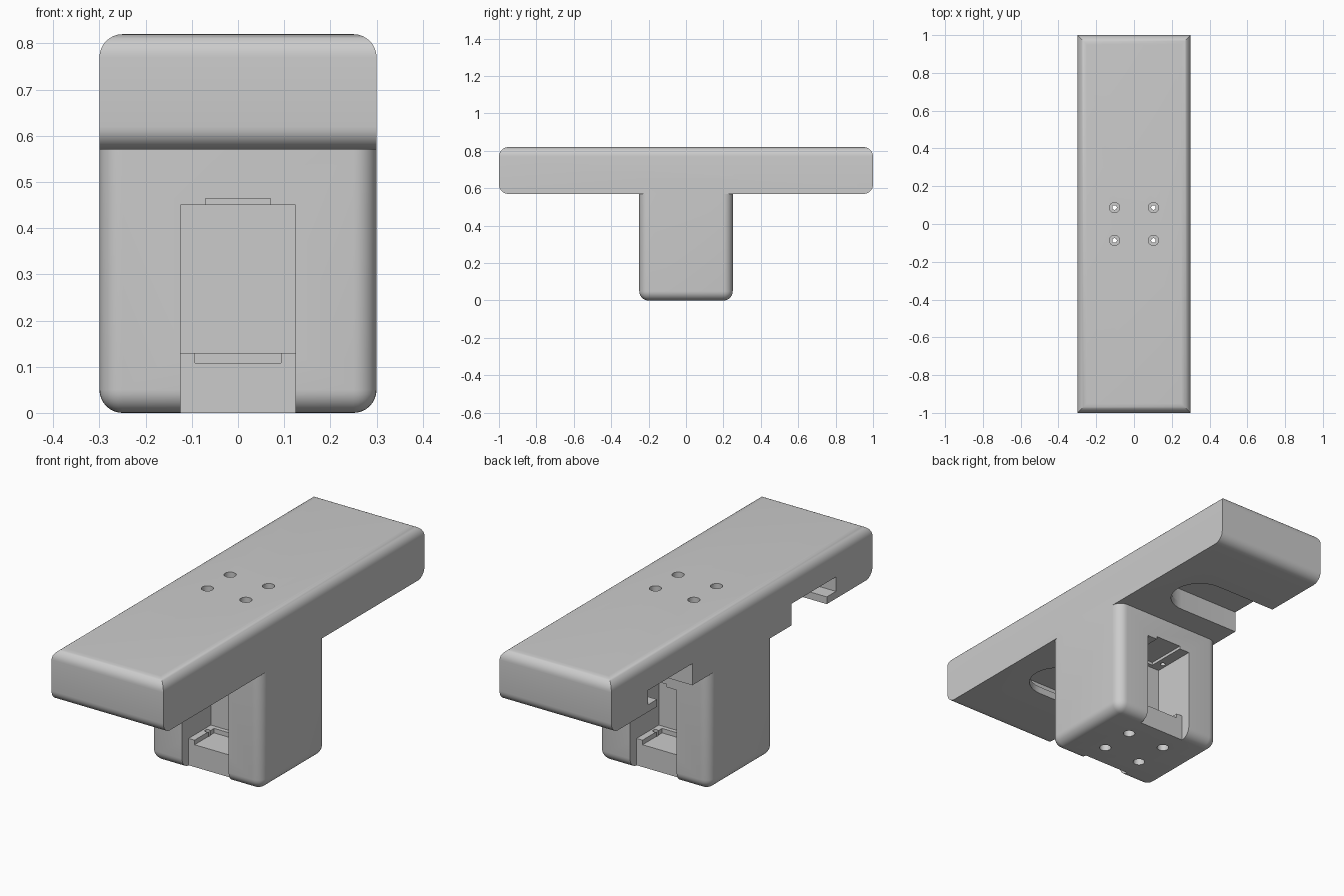
import bpy, bmesh, math

if "Cube" in bpy.data.objects:
    bpy.data.objects.remove(bpy.data.objects["Cube"])

grey = bpy.data.materials.new("plain_grey")
grey.diffuse_color = (0.6, 0.6, 0.6, 1)
grey.use_nodes = True
grey.node_tree.nodes["Principled BSDF"].inputs["Base Color"].default_value = grey.diffuse_color


def add(name, bm):
    mesh = bpy.data.meshes.new(name)
    bm.to_mesh(mesh)
    bm.free()
    ob = bpy.data.objects.new(name, mesh)
    bpy.context.collection.objects.link(ob)
    mesh.materials.append(grey)
    return ob


def box(name, x0, x1, y0, y1, z0, z1, rounded=None, r=0.05):
    """Box, with the edges chosen by rounded(midpoint, direction) filleted."""
    bm = bmesh.new()
    bmesh.ops.create_cube(bm, size=1)
    for v in bm.verts:
        v.co = ((x0, x1)[v.co.x > 0], (y0, y1)[v.co.y > 0], (z0, z1)[v.co.z > 0])
    if rounded:
        edges = [e for e in bm.edges if rounded((e.verts[0].co + e.verts[1].co) / 2,
                                                e.verts[1].co - e.verts[0].co)]
        bmesh.ops.bevel(bm, geom=edges, offset=r, segments=8, profile=0.5, affect='EDGES')
    return add(name, bm)


def prism(name, points, z0, z1):
    bm = bmesh.new()
    face = bm.faces.new([bm.verts.new((x, y, z0)) for x, y in points])
    out = bmesh.ops.extrude_face_region(bm, geom=[face])
    for v in out["geom"]:
        if isinstance(v, bmesh.types.BMVert):
            v.co.z = z1
    bmesh.ops.recalc_face_normals(bm, faces=bm.faces)
    return add(name, bm)


def cylinder(name, x, y, r, z0, z1):
    return prism(name, [(x + r * math.cos(i * math.tau / 24), y + r * math.sin(i * math.tau / 24))
                        for i in range(24)], z0, z1)


def side_slot(name, side, y0, y1, x_mid, z0, z1):
    """Slot open at the left side with a round inner end."""
    c, r = (y0 + y1) / 2, (y1 - y0) / 2
    pts = [(-0.4, y0)]
    pts += [(x_mid + r * math.cos(a), c + r * math.sin(a))
            for a in (math.pi * (i / 20 - 0.5) for i in range(21))]
    pts.append((-0.4, y1))
    return prism(name, [(x, y * side) for x, y in pts], z0, z1)


def combine(target, other, operation):
    mod = target.modifiers.new(operation, 'BOOLEAN')
    mod.operation, mod.solver, mod.object = operation, 'EXACT', other
    bpy.context.view_layer.objects.active = target
    bpy.ops.object.modifier_apply(modifier=mod.name)
    bpy.data.objects.remove(other)


# Cross plate and upright column, joined as one body
body = box("stand_body", -0.3, 0.3, -1, 1, 0.57, 0.82,
           lambda m, d: abs(d.z) < 0.01 and (m.z > 0.7 or abs(m.y) > 0.9))
column = box("column", -0.3, 0.3, -0.25, 0.25, 0, 0.65, lambda m, d: m.z < 0.6)
combine(body, column, 'UNION')

for s in (-1, 1):
    def bay(x, ya, yb, z0, z1):
        y0, y1 = sorted((s * ya, s * yb))
        combine(body, box("bay_cutter", -x, x, y0, y1, z0, z1), 'DIFFERENCE')
    # Bay in the front and back of the column
    bay(0.125, 0.03, 0.3, 0.13, 0.45)
    bay(0.125, 0.20, 0.3, -0.1, 0.2)
    bay(0.093, 0.05, 0.3, 0.108, 0.2)
    bay(0.07, 0.05, 0.3, 0.4, 0.464)
    # Lipped slots under the plate
    combine(body, side_slot("slot_cutter", s, 0.38, 0.72, 0.03, 0.605, 0.675), 'DIFFERENCE')
    combine(body, side_slot("mouth_cutter", s, 0.38, 0.65, 0.03, 0.5, 0.64), 'DIFFERENCE')
    # Counterbored screw holes
    for x in (-0.103, 0.103):
        y = s * 0.087
        for r, z0, z1 in ((0.027, 0.74, 0.9), (0.012, 0.4, 0.8),
                          (0.027, -0.1, 0.05), (0.012, 0.0, 0.2)):
            combine(body, cylinder("hole_cutter", x, y, r, z0, z1), 'DIFFERENCE')

# Smooth fillets, sharp edges elsewhere
bpy.ops.object.select_all(action='DESELECT')
body.select_set(True)
bpy.context.view_layer.objects.active = body
bpy.ops.object.shade_smooth_by_angle(angle=math.radians(30))
